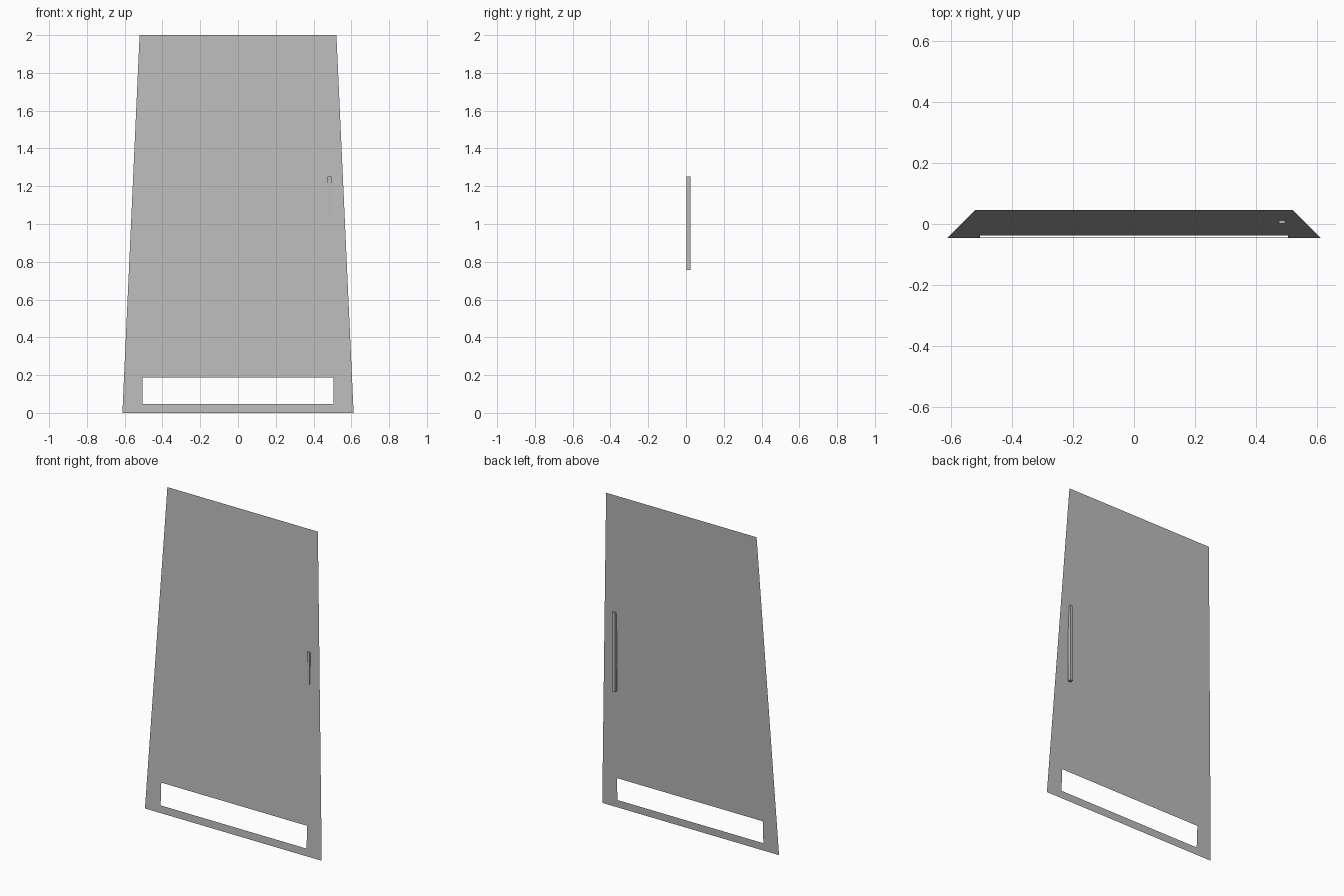
import bpy
import bmesh

cube = bpy.data.objects.get("Cube")
if cube:
    bpy.data.objects.remove(cube, do_unlink=True)

HEIGHT, LEAN = 2.0, 0.046


def make_material(name, rgb):
    mat = bpy.data.materials.new(name)
    mat.use_nodes = True
    mat.diffuse_color = (*rgb, 1)
    mat.node_tree.nodes["Principled BSDF"].inputs["Base Color"].default_value = (*rgb, 1)
    return mat


def add_object(name, bm, mat):
    mesh = bpy.data.meshes.new(name)
    bm.to_mesh(mesh)
    bm.free()
    mesh.materials.append(mat)
    obj = bpy.data.objects.new(name, mesh)
    bpy.context.collection.objects.link(obj)
    return obj


def lean_y(z):
    return LEAN * (2 * z / HEIGHT - 1)


def loop(bm, half_bottom, half_top, z_bottom, z_top):
    """Four corners of a symmetric trapezoid on the leaning plane."""
    corners = [(-half_bottom, z_bottom), (half_bottom, z_bottom),
               (half_top, z_top), (-half_top, z_top)]
    return [bm.verts.new((x, lean_y(z), z)) for x, z in corners]


grey = make_material("light grey", (0.5, 0.5, 0.5))

# Leaning door panel: a thin sheet with a slot near the bottom
bm = bmesh.new()
outer = loop(bm, 0.612, 0.521, 0, HEIGHT)
slot = loop(bm, 0.505, 0.505, 0.047, 0.187)
for i in range(4):
    j = (i + 1) % 4
    bm.faces.new((outer[i], outer[j], slot[j], slot[i]))
add_object("door_panel", bm, grey)

# Upright handle bar, set through the sheet on the left side
bm = bmesh.new()
bmesh.ops.create_cube(bm, size=1)
bmesh.ops.scale(bm, vec=(0.02, 0.021, 0.495), verts=bm.verts)
bmesh.ops.translate(bm, vec=(0.485, 0.0125, 1.003), verts=bm.verts)
add_object("door_handle", bm, grey)
